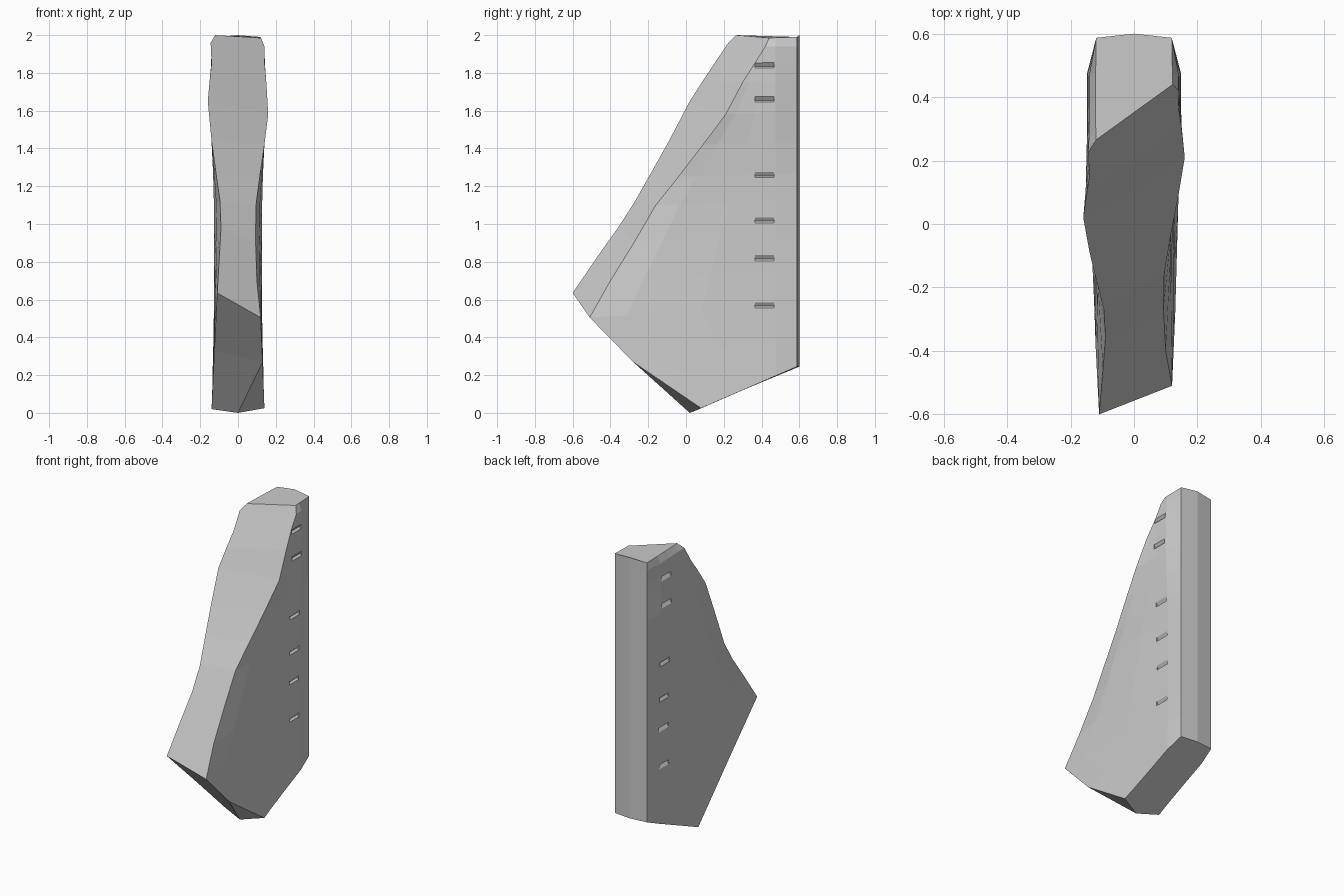
import bpy, bmesh
from mathutils import Vector, Matrix

if "Cube" in bpy.data.objects:
    bpy.data.objects.remove(bpy.data.objects["Cube"])

# front edge on each side, bottom to top
RIGHT = [(.14, .08, .025), (.13, -.28, .27), (.12, -.51, .505), (.1, -.40, .70),
         (.093, -.27, .91), (.095, -.16, 1.1), (.115, -.04, 1.25), (.14, .09, 1.42),
         (.16, .21, 1.58), (.15, .30, 1.75), (.14, .37, 1.86), (.14, .42, 1.94), (.122, .44, 1.985)]
LEFT = [(-.14, .07, .02), (-.125, -.265, .33), (-.11, -.6, .635), (-.098, -.46, .84),
        (-.09, -.36, .98), (-.095, -.27, 1.12), (-.118, -.18, 1.28), (-.14, -.09, 1.44),
        (-.16, .02, 1.65), (-.15, .09, 1.76), (-.14, .15, 1.85), (-.145, .225, 1.96), (-.12, .265, 2.0)]
# height of each row at the back, and half thickness in the middle of the slab
BACK_Z = [.245, .4, .56, .75, .95, 1.12, 1.27, 1.43, 1.6, 1.76, 1.86, 1.94, 1.99]
MID_X = [.135, .13, .127, .126, .126, .128, .132, .14, .148, .146, .142, .14, .121]
N = len(BACK_Z)

bm = bmesh.new()


def face(*vs):
    bm.faces.new(vs)


def side_row(p, k, s):
    """Points from the front edge to the back corner of one row."""
    row = [bm.verts.new(p)]
    x, y, z = p
    zb = BACK_Z[k]
    for t in (.2, .6, 1):
        yy = y + (.475 - y) * t
        f = (yy - y) / (.587 - y)
        xx = s * MID_X[k] if t > .2 else x * .35 + s * MID_X[k] * .65
        row.append(bm.verts.new((xx, yy, z + (zb - z) * f)))
    row.append(bm.verts.new((s * .119, .587, zb)))
    return row


# stone slab: side grids, front strip and ridged back
R = [side_row(p, k, 1) for k, p in enumerate(RIGHT)]
L = [side_row(p, k, -1) for k, p in enumerate(LEFT)]
M = [bm.verts.new((0, .6, z + (.01 if k == N - 1 else 0))) for k, z in enumerate(BACK_Z)]
tip = bm.verts.new((0, .02, 0))
for k in range(N - 1):
    for g in (R, L):
        for c in range(4):
            face(g[k][c], g[k][c + 1], g[k + 1][c + 1], g[k + 1][c])
    face(R[k][-1], M[k], M[k + 1], R[k + 1][-1])
    face(M[k], L[k][-1], L[k + 1][-1], M[k + 1])
    if k > 0:
        face(L[k][0], R[k][0], R[k + 1][0], L[k + 1][0])
# chipped foot, underside and top
face(L[0][0], tip, R[1][0], L[1][0])
face(tip, R[0][0], R[1][0])
face(*R[0], M[0], *reversed(L[0]), tip)
face(*R[-1], M[-1], *reversed(L[-1]))
bmesh.ops.recalc_face_normals(bm, faces=bm.faces)
me = bpy.data.meshes.new("stone_slab")
bm.to_mesh(me)
bm.free()
slab = bpy.data.objects.new("stone_slab", me)
bpy.context.collection.objects.link(slab)

# chip cutters: wedges down both sides plus a corner chip
cb = bmesh.new()


def wedge(loc, size):
    m = (Matrix.Translation(loc) @ Matrix.Rotation(.6, 4, 'Y')
         @ Matrix.Diagonal((*size, 1)))
    bmesh.ops.create_cube(cb, size=1, matrix=m)


def mid_x(z):
    for k in range(N - 1):
        if BACK_Z[k] <= z <= BACK_Z[k + 1]:
            t = (z - BACK_Z[k]) / (BACK_Z[k + 1] - BACK_Z[k])
            return MID_X[k] + (MID_X[k + 1] - MID_X[k]) * t


for s in (1, -1):
    for z in (1.84, 1.66, 1.26, 1.02, .82, .57):
        wedge((s * (mid_x(z) + .014), .415, z), (.04, .1, .04))
wedge((-.15, .24, 1.99), (.04, .05, .05))
cme = bpy.data.meshes.new("chip_cutter")
cb.to_mesh(cme)
cb.free()
cutter = bpy.data.objects.new("chip_cutter", cme)
bpy.context.collection.objects.link(cutter)
cutter.hide_render = True

mod = slab.modifiers.new("chips", 'BOOLEAN')
mod.operation = 'DIFFERENCE'
mod.solver = 'EXACT'
mod.object = cutter
bpy.context.view_layer.objects.active = slab
slab.select_set(True)
bpy.ops.object.modifier_apply(modifier=mod.name)
bpy.data.objects.remove(cutter)
